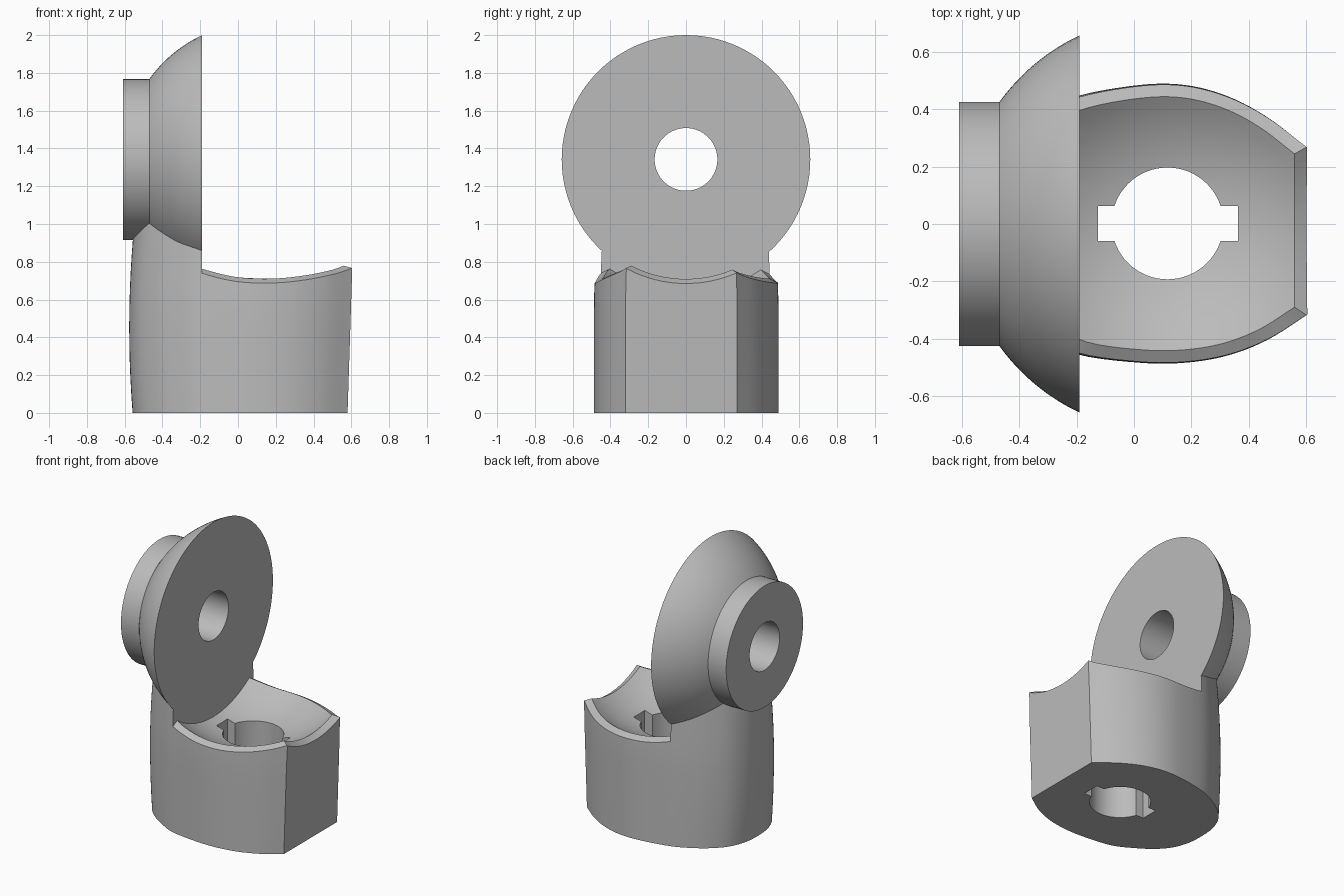
import bpy, bmesh
from math import sin, cos, pi, sqrt, asin
from mathutils import Vector, Matrix

if "Cube" in bpy.data.objects:
    bpy.data.objects.remove(bpy.data.objects["Cube"])

grey = bpy.data.materials.new("light grey")
grey.use_nodes = True
grey.diffuse_color = (0.5, 0.5, 0.5, 1)
grey.node_tree.nodes["Principled BSDF"].inputs["Base Color"].default_value = (0.5, 0.5, 0.5, 1)

CX = 0.12          # ball centre, shared by the dish and the dome
CZ = 1.342
FACE_X = -0.19     # flat face of the disc


def make_object(name, bm):
    bmesh.ops.recalc_face_normals(bm, faces=bm.faces[:])
    mesh = bpy.data.meshes.new(name)
    bm.to_mesh(mesh)
    bm.free()
    mesh.materials.append(grey)
    obj = bpy.data.objects.new(name, mesh)
    bpy.context.collection.objects.link(obj)
    return obj


def bridge(bm, a, b):
    n = len(a)
    for i in range(n):
        j = (i + 1) % n
        bm.faces.new((a[i], a[j], b[j], b[i]))


def cut(obj, cutter):
    cutter.hide_render = True
    mod = obj.modifiers.new("cut", "BOOLEAN")
    mod.operation = "DIFFERENCE"
    mod.solver = "EXACT"
    mod.object = cutter
    bpy.context.view_layer.objects.active = obj
    bpy.ops.object.modifier_apply(modifier=mod.name)
    bpy.data.objects.remove(cutter)


def smooth(obj):
    bpy.ops.object.select_all(action="DESELECT")
    obj.select_set(True)
    bpy.context.view_layer.objects.active = obj
    bpy.ops.object.shade_smooth_by_angle(angle=pi / 7)


def spline(points, steps):
    """Smooth curve through the points, open at both ends."""
    pts = [Vector(p) for p in points]
    pts = [2 * pts[0] - pts[1]] + pts + [2 * pts[-1] - pts[-2]]
    out = []
    for a, b, c, d in zip(pts, pts[1:], pts[2:], pts[3:]):
        for k in range(steps):
            t = k / steps
            out.append(0.5 * (2 * b + (c - a) * t + (2 * a - 5 * b + 4 * c - d) * t ** 2
                              + (3 * b - a - 3 * c + d) * t ** 3))
    return out + [pts[-2]]


# Plan outline of the body: rounded, with one flat end
back = [(0.605, 0.27), (0.47, 0.373), (0.33, 0.446), (0.18, 0.485), (0.02, 0.485), (-0.19, 0.447)]
tip = [(-0.33, 0.385), (-0.43, 0.315), (-0.505, 0.23), (-0.548, 0.12)]
front = [(-0.19, -0.455), (0.02, -0.484), (0.18, -0.484), (0.33, -0.459), (0.47, -0.405), (0.605, -0.32)]
tip_front = [(x, -y) for x, y in reversed(tip)]
outline = spline(back + tip + [(-0.558, 0)] + tip_front + front, 5)
start, end = outline[0], outline[-1]
outline += [end.lerp(start, k / 12) for k in range(1, 12)]

# Body: stacked outlines with a slight bulge
bm = bmesh.new()
rings = []
LEVELS = 12
for k in range(LEVELS + 1):
    z = 1.1 * k / LEVELS
    ring = []
    for x, y in outline:
        if x > 0:
            x -= 0.025 * (1 - z / 0.77) * x / 0.605
        else:
            x -= 0.018 * (1 - ((z - 0.45) / 0.45) ** 2) * min(1, -x / 0.55)
        if z > 0.6:
            y *= 1 - 0.08 * (z - 0.6)
        ring.append(bm.verts.new((x, y, z)))
    rings.append(ring)
for a, b in zip(rings, rings[1:]):
    bridge(bm, a, b)
bm.faces.new(rings[0])
bm.faces.new(rings[-1])
body = make_object("socket_body", bm)

# Cutter for the spherical dish and its chamfered rim
INNER, DISH_R, RIM_R = 0.907, 0.771, 0.818
bm = bmesh.new()
rings = []
scales = [INNER * k / 14 for k in range(1, 15)] + [1.0, 1.06]
for s in scales:
    radius = DISH_R + max(0, s - INNER) / (1 - INNER) * (RIM_R - DISH_R)
    ring = []
    for x, y in outline:
        dx, dy = (x - CX) * s, y * s
        z = CZ - sqrt(radius ** 2 - dx * dx - dy * dy)
        ring.append(bm.verts.new((CX + dx, dy, z)))
    rings.append(ring)
rings.append([bm.verts.new((v.co.x, v.co.y, 1.6)) for v in rings[-1]])
for a, b in zip(rings, rings[1:]):
    bridge(bm, a, b)
bottom = bm.verts.new((CX, 0, CZ - DISH_R))
for a, b in zip(rings[0], rings[0][1:] + rings[0][:1]):
    bm.faces.new((a, b, bottom))
bm.faces.new(rings[-1])
bmesh.ops.bisect_plane(bm, geom=bm.verts[:] + bm.edges[:] + bm.faces[:], dist=1e-5,
                       plane_co=(FACE_X, 0, 0), plane_no=(1, 0, 0), clear_inner=True)
bmesh.ops.holes_fill(bm, edges=[e for e in bm.edges if e.is_boundary], sides=0)
cut(body, make_object("dish_cutter", bm))

# Through hole with two keyways
bm = bmesh.new()
bmesh.ops.create_cone(bm, cap_ends=True, segments=64, radius1=0.195, radius2=0.195, depth=2,
                      matrix=Matrix.Translation((0.117, 0.002, 0)))
cut(body, make_object("hole_cutter", bm))
bm = bmesh.new()
bmesh.ops.create_cube(bm, size=1, matrix=Matrix.Translation((0.118, 0.002, 0))
                      @ Matrix.Diagonal((0.488, 0.122, 2, 1)))
cut(body, make_object("keyway_cutter", bm))
smooth(body)

# Domed disc with hub and bore, turned about the x axis
BORE, RIM, HUB, HUB_X, END_X = 0.166, 0.658, 0.426, -0.465, -0.61
ball = sqrt((CX - FACE_X) ** 2 + RIM ** 2)
a0, a1 = asin(RIM / ball), asin(HUB / ball)
profile = [(FACE_X, BORE)]
for k in range(13):
    a = a0 + (a1 - a0) * k / 12
    profile.append((CX - ball * cos(a), ball * sin(a)))
profile += [(END_X, HUB), (END_X, BORE)]
bm = bmesh.new()
SIDES = 96
rings = [[bm.verts.new((x, r * cos(2 * pi * i / SIDES), CZ + r * sin(2 * pi * i / SIDES)))
          for i in range(SIDES)] for x, r in profile]
for a, b in zip(rings, rings[1:] + rings[:1]):
    bridge(bm, a, b)
smooth(make_object("domed_disc", bm))
